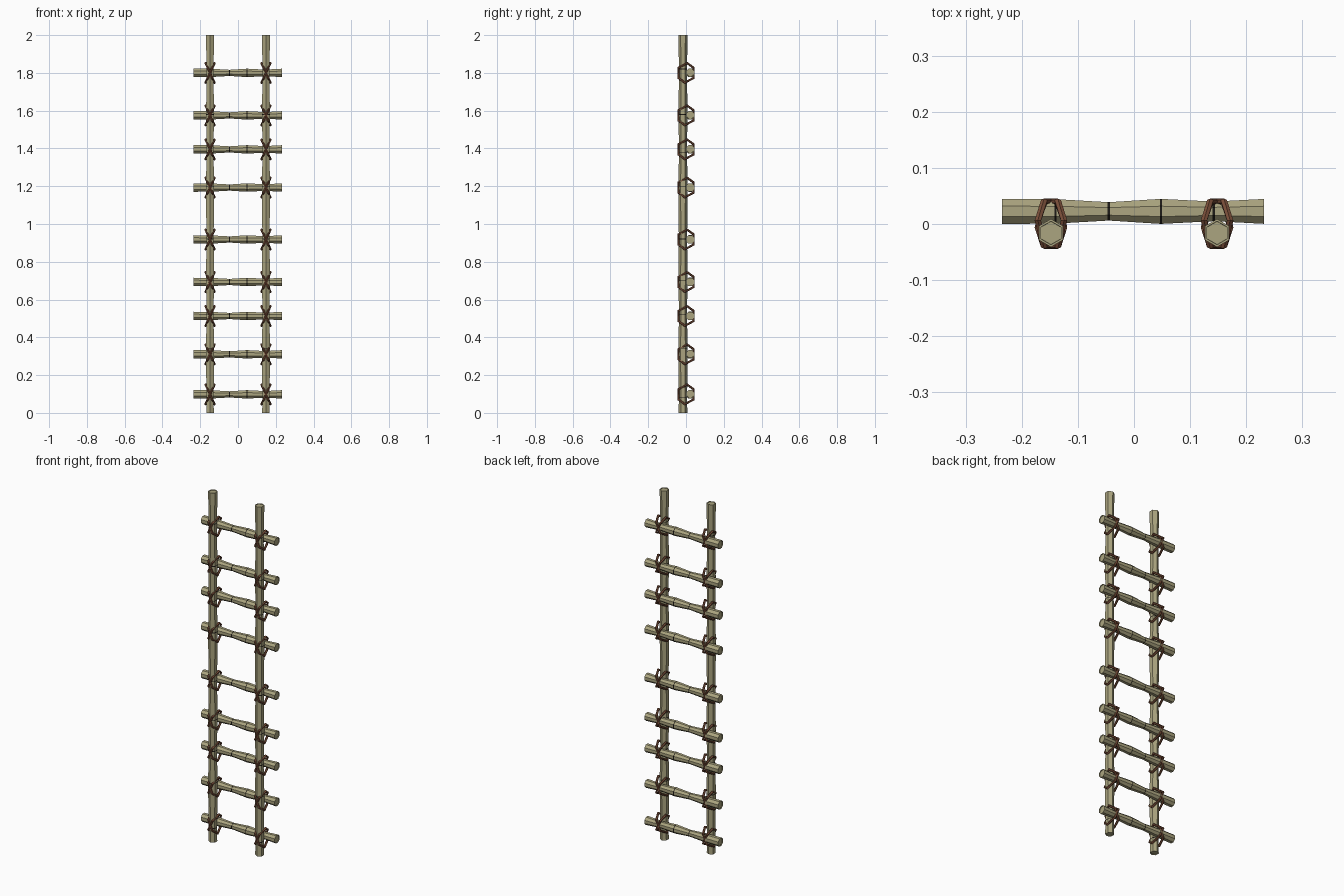
import bpy, bmesh, math
from mathutils import Vector, Matrix

if "Cube" in bpy.data.objects:
    bpy.data.objects.remove(bpy.data.objects["Cube"])


def material(name, rgb):
    m = bpy.data.materials.new(name)
    m.diffuse_color = (*rgb, 1)
    m.use_nodes = True
    m.node_tree.nodes["Principled BSDF"].inputs["Base Color"].default_value = m.diffuse_color
    return m


CANE = material("dry cane", (0.41, 0.375, 0.215))
DARK = material("dark node", (0.012, 0.01, 0.008))
ROPE = material("brown rope", (0.19, 0.075, 0.04))


def finish(name, bm, mats):
    bmesh.ops.recalc_face_normals(bm, faces=bm.faces)
    me = bpy.data.meshes.new(name)
    bm.to_mesh(me)
    bm.free()
    for m in mats:
        me.materials.append(m)
    ob = bpy.data.objects.new(name, me)
    bpy.context.collection.objects.link(ob)
    return ob


def cane(name, nodes, sides, turn, matrix, band=0.002):
    """Faceted cane along local z; nodes are (position, radius), inner ones get a dark band."""
    bm = bmesh.new()
    stations = []
    for i, (t, r) in enumerate(nodes):
        if 0 < i < len(nodes) - 1:
            stations += [(t - band, r, 1), (t + band, r, 0)]
        else:
            stations.append((t, r, 0))
    rings = []
    for t, r, _ in stations:
        rings.append([bm.verts.new((r * math.cos(turn + math.tau * k / sides),
                                    r * math.sin(turn + math.tau * k / sides), t))
                      for k in range(sides)])
    for i in range(len(rings) - 1):
        for k in range(sides):
            n = (k + 1) % sides
            f = bm.faces.new((rings[i][k], rings[i][n], rings[i + 1][n], rings[i + 1][k]))
            f.material_index = stations[i][2]
    caps = [bm.faces.new(rings[0][::-1]), bm.faces.new(rings[-1])]
    bmesh.ops.recalc_face_normals(bm, faces=bm.faces)
    # shallow hollow in each cut end
    bmesh.ops.inset_individual(bm, faces=caps, thickness=0.004, depth=0)
    bmesh.ops.inset_individual(bm, faces=caps, thickness=0.0005, depth=-0.003)
    bm.transform(matrix)
    return finish(name, bm, (CANE, DARK))


def lashing(name, centre, lean):
    """Six-cornered rope loop around both canes, leaning sideways."""
    bm = bmesh.new()
    path = [(0.006, 0.052), (0.040, 0.027), (0.040, -0.027),
            (-0.006, -0.052), (-0.039, -0.027), (-0.039, 0.027)]
    rings = []
    for y, z in path:
        out = Vector((0, y, z)).normalized()
        side = Vector((1, 0, 0))
        mid = Vector((lean * z * 0.45, y, z))
        rings.append([bm.verts.new(Vector(centre) + mid
                                   + 0.0065 * (math.cos(a) * out + math.sin(a) * side))
                      for a in (math.tau * k / 6 for k in range(6))])
    for i in range(6):
        j = (i + 1) % 6
        for k in range(6):
            n = (k + 1) % 6
            bm.faces.new((rings[i][k], rings[i][n], rings[j][n], rings[j][k]))
    return finish(name, bm, (ROPE,))


POLE_X = 0.148
POLE_Y = -0.016
RUNG_Z = (0.098, 0.31, 0.513, 0.693, 0.918, 1.193, 1.395, 1.575, 1.80)

# upright poles, with slight swelling between nodes
pole_nodes = [(0, 0.023), (0.08, 0.022), (0.34, 0.025), (0.52, 0.021), (0.70, 0.0245),
              (0.92, 0.022), (1.20, 0.025), (1.38, 0.021), (1.58, 0.024),
              (1.82, 0.021), (2.0, 0.025)]
for label, x in (("left", -POLE_X), ("right", POLE_X)):
    cane(label + "_pole", pole_nodes, 6, math.pi / 2, Matrix.Translation((x, POLE_Y, 0)))

# rungs with rope lashings at both poles
rung_nodes = [(-0.235, 0.0243), (-0.14, 0.0235), (-0.045, 0.0178),
              (0.048, 0.024), (0.142, 0.019), (0.232, 0.024)]
for i, z in enumerate(RUNG_Z, 1):
    place = Matrix.Translation((0, 0.0225, z)) @ Matrix.Rotation(math.pi / 2, 4, 'Y')
    cane(f"rung_{i}", rung_nodes, 8, math.pi / 8, place)
    for label, x in (("left", -POLE_X), ("right", POLE_X)):
        for way, lean in (("a", 1), ("b", -1)):
            lashing(f"{label}_lashing_{way}_{i}", (x, 0, z), lean)
